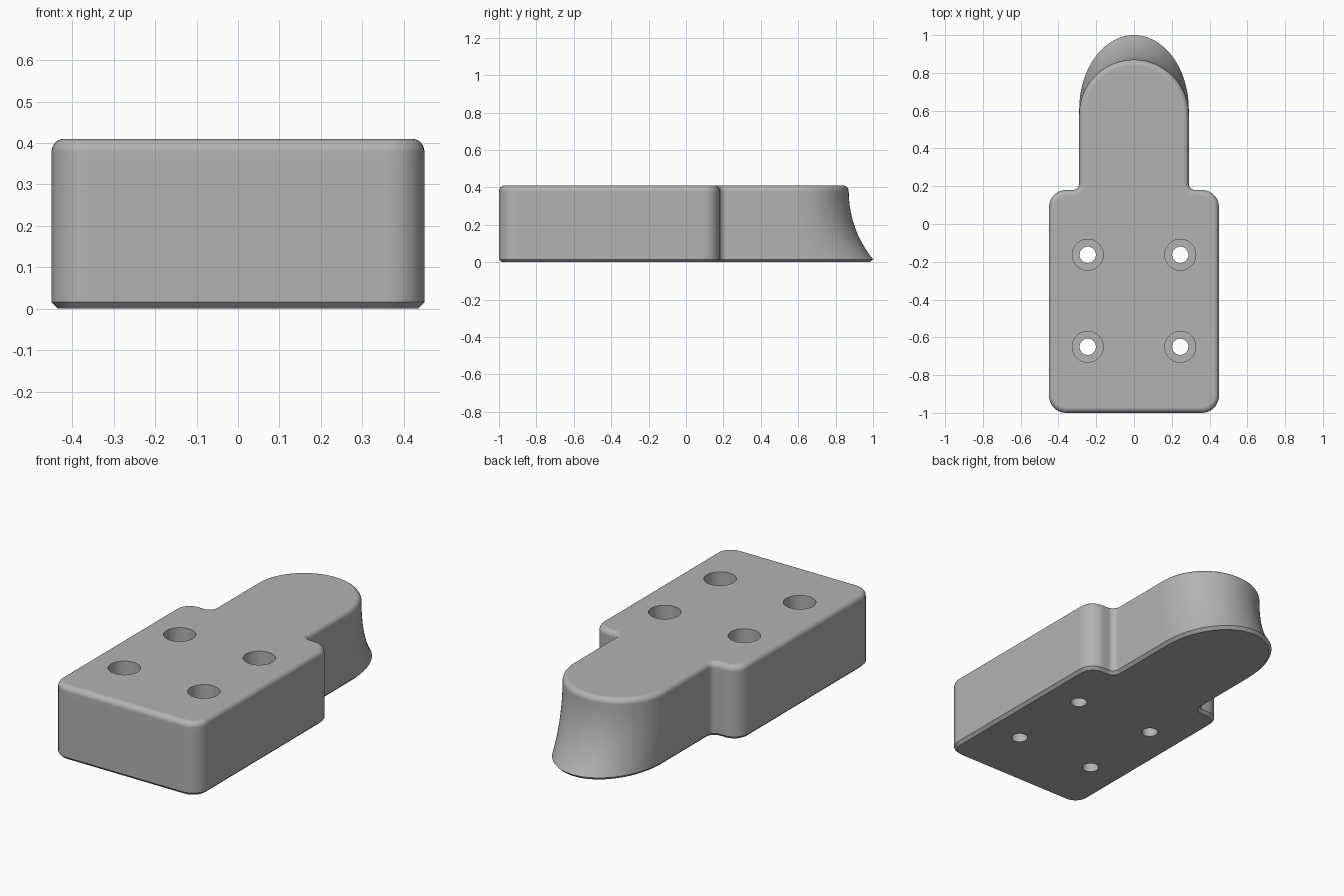
import bpy, bmesh
from math import sin, cos, pi, radians, sqrt

if "Cube" in bpy.data.objects:
    bpy.data.objects.remove(bpy.data.objects["Cube"], do_unlink=True)

HEIGHT, ROUND, CHAMFER = 0.41, 0.03, 0.016
HALF, NECK, SHOULDER = 0.45, 0.29, 0.18
CORNER, FILLET = 0.09, 0.035
TIP_TOP, TIP_BOTTOM = 0.87, 1.0

grey = bpy.data.materials.new("plain grey")
grey.use_nodes = True
grey.diffuse_color = (0.45, 0.45, 0.45, 1)
grey.node_tree.nodes["Principled BSDF"].inputs["Base Color"].default_value = (0.45, 0.45, 0.45, 1)


def arc(cx, cy, rx, ry, start, end, steps):
    angles = [radians(start + (end - start) * i / steps) for i in range(steps + 1)]
    return [(cx + rx * cos(a), cy + ry * sin(a)) for a in angles]


def outline(inset, tip):
    """Counter-clockwise plan outline, offset inwards, with the tip at a given y."""
    r, f, c = CORNER - inset, FILLET + inset, HALF - CORNER
    centre = 0.58 + 0.2 * (tip - TIP_TOP)
    half = arc(c, CORNER - 1, r, r, -90, 0, 8)
    half += arc(c, SHOULDER - CORNER, r, r, 0, 90, 8)
    half += arc(NECK + FILLET, SHOULDER + FILLET, f, f, 270, 180, 8)
    half += arc(0, centre, NECK - inset, tip - centre - inset, 0, 90, 24)
    return half + [(-x, y) for x, y in reversed(half[:-1])]


# Height, inset and tip position of each ring: chamfer, concave nose, rounded top
z_top = HEIGHT - ROUND
drop, reach = z_top - CHAMFER, TIP_BOTTOM - TIP_TOP
radius = (drop ** 2 + reach ** 2) / (2 * reach)
levels = [(0, CHAMFER, TIP_BOTTOM)]
for i in range(15):
    z = CHAMFER + drop * i / 14
    levels.append((z, 0, TIP_TOP + radius - sqrt(radius ** 2 - (z_top - z) ** 2)))
for i in range(1, 7):
    a = pi / 2 * i / 6
    levels.append((z_top + ROUND * sin(a), ROUND * (1 - cos(a)), TIP_TOP))

# Solid body lofted through the rings
bm = bmesh.new()
rings = [[bm.verts.new((x, y, z)) for x, y in outline(d, tip)] for z, d, tip in levels]
for low, high in zip(rings, rings[1:]):
    for i in range(len(low)):
        j = (i + 1) % len(low)
        bm.faces.new((low[i], low[j], high[j], high[i]))
bm.faces.new(reversed(rings[0]))
bm.faces.new(rings[-1])
bmesh.ops.recalc_face_normals(bm, faces=bm.faces)
mesh = bpy.data.meshes.new("body")
bm.to_mesh(mesh)
bm.free()
body = bpy.data.objects.new("body", mesh)
bpy.context.collection.objects.link(body)
mesh.materials.append(grey)


def drill(x, y, r, bottom, top):
    bpy.ops.mesh.primitive_cylinder_add(vertices=48, radius=r, depth=top - bottom,
                                        location=(x, y, (top + bottom) / 2))
    cutter = bpy.context.object
    cutter.hide_render = True
    cutter.data.materials.append(grey)
    cut = body.modifiers.new("hole", "BOOLEAN")
    cut.operation, cut.solver, cut.object = "DIFFERENCE", "EXACT", cutter
    bpy.ops.object.select_all(action="DESELECT")
    bpy.context.view_layer.objects.active = body
    body.select_set(True)
    bpy.ops.object.modifier_apply(modifier=cut.name)
    bpy.data.objects.remove(cutter, do_unlink=True)


# Four counterbored screw holes
for x in (-0.245, 0.245):
    for y in (-0.65, -0.163):
        drill(x, y, 0.082, 0.2, 0.5)
        drill(x, y, 0.043, -0.1, 0.3)

bpy.ops.object.shade_smooth_by_angle(angle=radians(30))
normals = body.modifiers.new("flat caps", "WEIGHTED_NORMAL")
normals.keep_sharp = True
